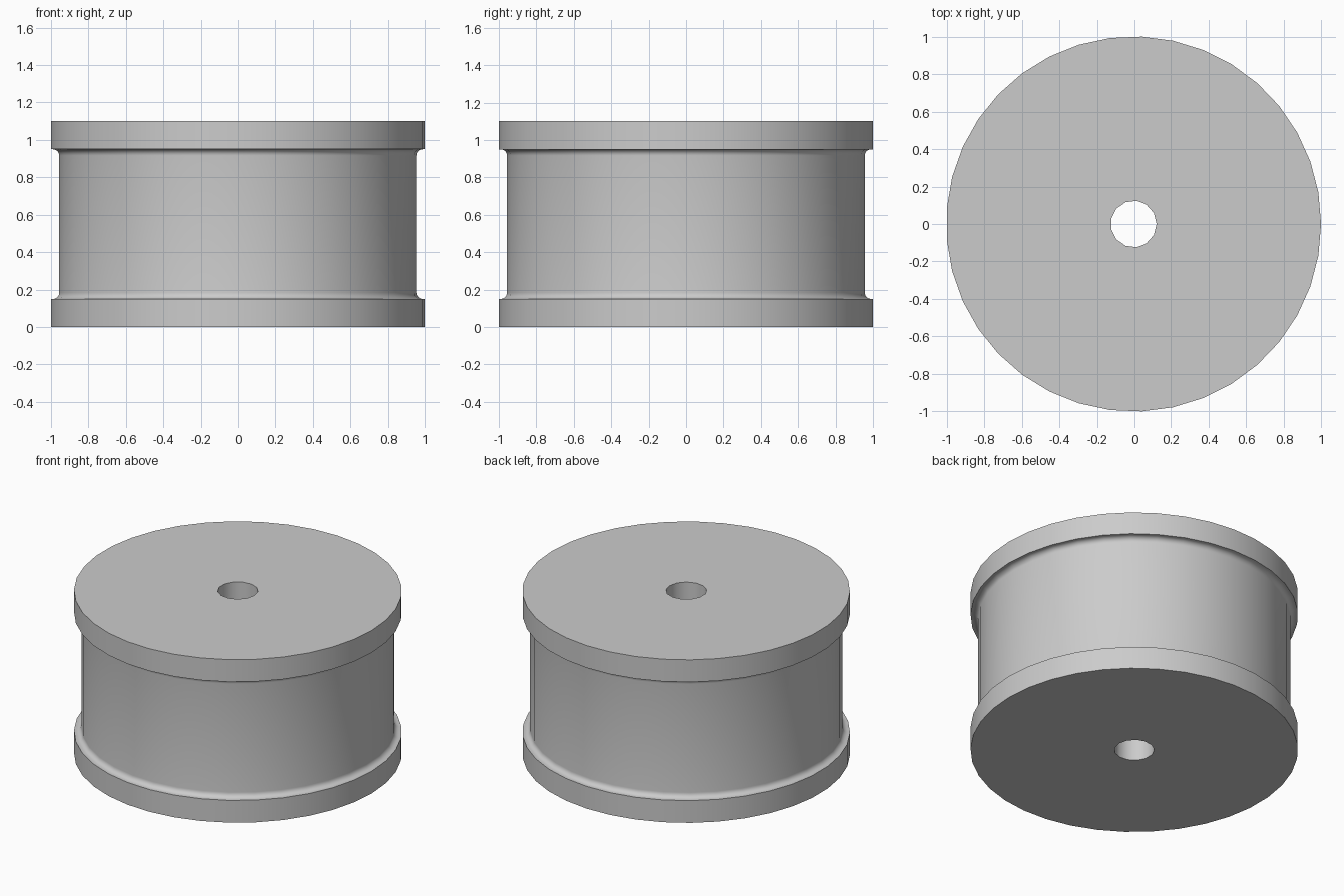
import bpy, bmesh
from math import sin, cos, pi, radians

cube = bpy.data.objects.get("Cube")
if cube:
    bpy.data.objects.remove(cube)

HEIGHT, FLANGE, RIM, CORE, BORE, FILLET = 1.1, 0.15, 1.002, 0.957, 0.125, 0.034
SIDES, BORE_SIDES, STEPS = 37, 13, 6

grey = bpy.data.materials.new("plain_grey")
grey.use_nodes = True
colour = (0.6, 0.6, 0.6, 1)
grey.diffuse_color = colour
grey.node_tree.nodes["Principled BSDF"].inputs["Base Color"].default_value = colour


def ring(bm, radius, z, sides):
    """Closed loop of vertices at one height."""
    return [bm.verts.new((radius * cos(2 * pi * i / sides), radius * sin(2 * pi * i / sides), z))
            for i in range(sides)]


def lathe(bm, profile, sides):
    """Revolve a radius/height profile; return its first and last loops."""
    rings = [ring(bm, r, z, sides) for r, z in profile]
    for low, high in zip(rings, rings[1:]):
        for i in range(sides):
            j = (i + 1) % sides
            bm.faces.new((low[i], low[j], high[j], high[i]))
    return rings[0], rings[-1]


# Lower flange and fillet, mirrored in height for the upper half
arc = [(CORE + FILLET * (1 - sin(a)), FLANGE + FILLET * (1 - cos(a)))
       for a in (pi / 2 * k / STEPS for k in range(STEPS + 1))]
lower = [(RIM, 0), (RIM, FLANGE)] + arc
profile = lower + [(r, HEIGHT - z) for r, z in reversed(lower)]

bm = bmesh.new()
outer = lathe(bm, profile, SIDES)
bore = lathe(bm, [(BORE, 0), (BORE, HEIGHT)], BORE_SIDES)

# Flat end faces between the rim and the bore
for loops in zip(outer, bore):
    edges = [bm.edges.get((loop[i - 1], loop[i])) for loop in loops for i in range(len(loop))]
    bmesh.ops.triangle_fill(bm, edges=edges, use_beauty=True)
bmesh.ops.recalc_face_normals(bm, faces=bm.faces)
bmesh.ops.translate(bm, verts=bm.verts, vec=(-0.002, 0, 0))

mesh = bpy.data.meshes.new("spool")
bm.to_mesh(mesh)
bm.free()
mesh.materials.append(grey)
spool = bpy.data.objects.new("spool", mesh)
bpy.context.collection.objects.link(spool)

# Smooth walls with crisp flange and bore edges
bpy.context.view_layer.objects.active = spool
spool.select_set(True)
bpy.ops.object.shade_smooth_by_angle(angle=radians(30))
